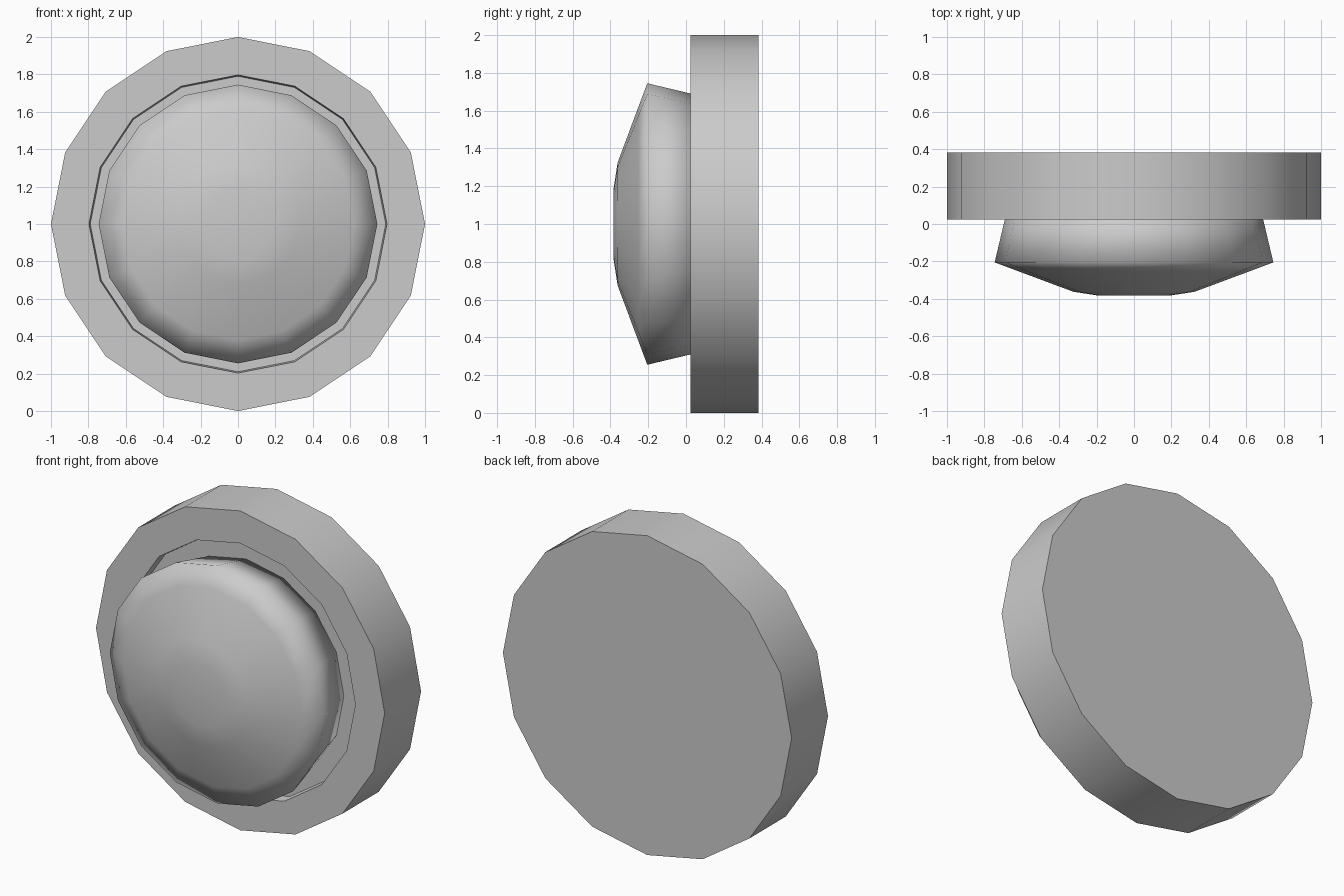
import bpy, bmesh
from math import pi, radians
from mathutils import Vector

cube = bpy.data.objects.get("Cube")
if cube:
    bpy.data.objects.remove(cube, do_unlink=True)

SIDES = 16

grey = bpy.data.materials.new("plain grey")
grey.use_nodes = True
COLOUR = (0.6, 0.6, 0.6, 1)
grey.diffuse_color = COLOUR
grey.node_tree.nodes["Principled BSDF"].inputs["Base Color"].default_value = COLOUR


def lathe(name, profile):
    """Spin a (radius, y) profile around the front-to-back axis."""
    bm = bmesh.new()
    verts = [bm.verts.new((r, y, 0)) for r, y in profile]
    edges = [bm.edges.new(pair) for pair in zip(verts, verts[1:])]
    bmesh.ops.spin(bm, geom=verts + edges, cent=(0, 0, 0), axis=(0, 1, 0),
                   angle=2 * pi, steps=SIDES, use_merge=True)
    bmesh.ops.remove_doubles(bm, verts=bm.verts, dist=0.0005)
    bmesh.ops.dissolve_degenerate(bm, edges=bm.edges, dist=0.0005)
    bmesh.ops.recalc_face_normals(bm, faces=bm.faces)
    mesh = bpy.data.meshes.new(name)
    bm.to_mesh(mesh)
    bm.free()
    mesh.materials.append(grey)
    obj = bpy.data.objects.new(name, mesh)
    obj.location = Vector((0, 0, 1))
    bpy.context.collection.objects.link(obj)
    mesh.shade_smooth()
    return obj


# Thick backing disc with a shallow recess in its front
base = lathe("base_disc", [(0, 0.383), (1, 0.383), (1, 0.023),
                           (0.797, 0.023), (0.79, 0.08), (0, 0.08)])
bpy.ops.object.select_all(action="DESELECT")
base.select_set(True)
bpy.context.view_layer.objects.active = base
bpy.ops.object.shade_smooth_by_angle(angle=radians(30))

# Domed push button, flaring forward out of the recess; smooth over its rim
lathe("button", [(0, 0.09), (0.675, 0.09), (0.745, -0.205), (0.62, -0.252),
                 (0.325, -0.362), (0.19, -0.383), (0, -0.383)])
